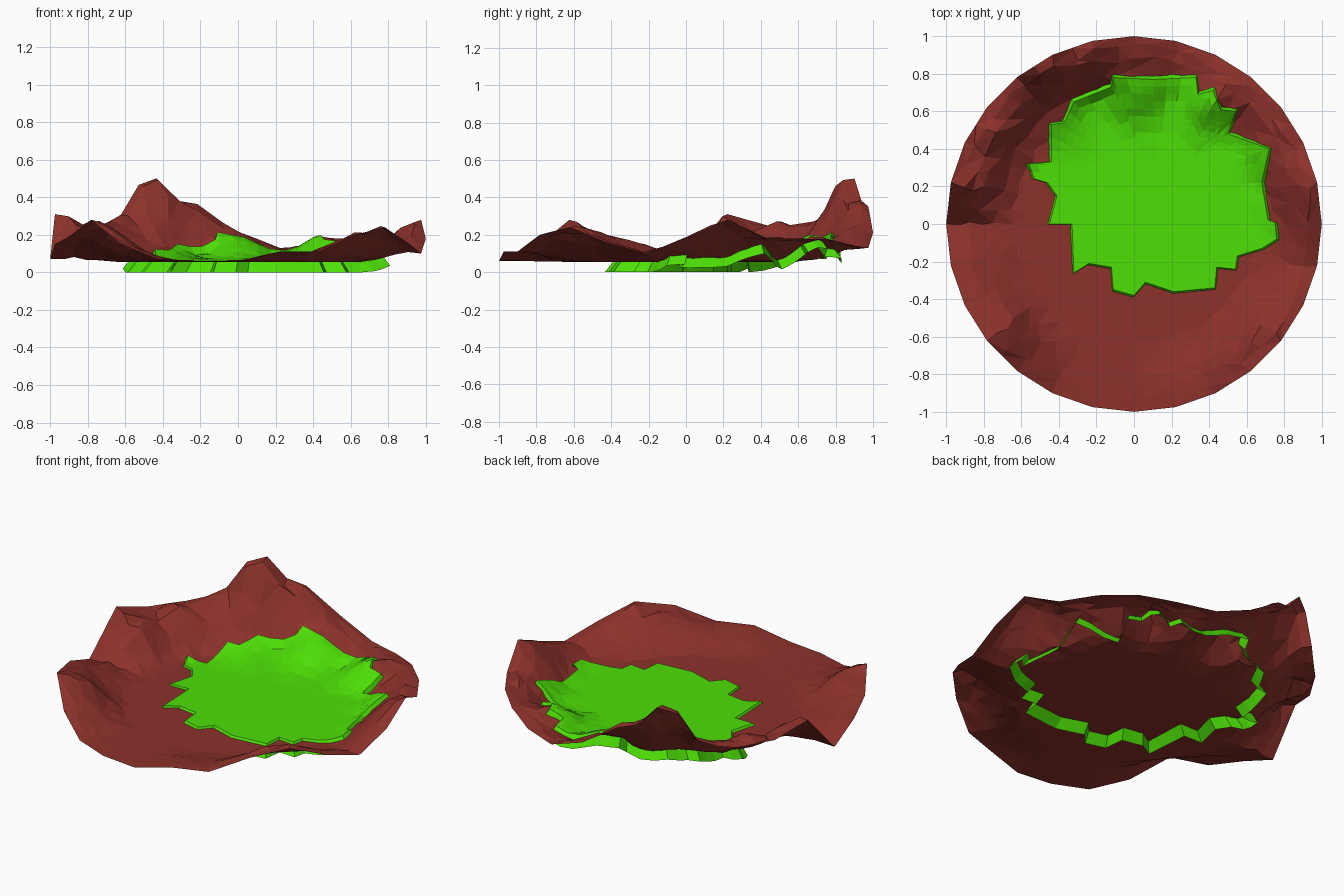
import bpy, bmesh, math, random
from mathutils import Vector
from mathutils.bvhtree import BVHTree

if "Cube" in bpy.data.objects:
    bpy.data.objects.remove(bpy.data.objects["Cube"])

random.seed(4)
SEG = 28
FLOOR = 0.055

# Rim height every 360/28 degrees, counter-clockwise from +x
RIM = [.18, .28, .18, .18, .17, .14, .13, .21, .35, .37, .28, .24, .25, .31,
       .07, .15, .19, .28, .15, .07, .06, .06, .11, .11, .20, .24, .16, .10]

# Knolls: x, y, height, width (the first is the tall peak)
KNOLLS = [(-.48, .86, .17, .12), (0, .72, .11, .12), (.42, .65, .11, .11),
          (-.38, .58, .05, .12), (-.68, .5, .05, .1), (.7, .38, .04, .1)]

# Outline of the grass patch, seen from above
OUTLINE = [(0, -.38), (.06, -.31), (.21, -.36), (.43, -.34), (.44, -.23), (.54, -.24),
           (.55, -.17), (.68, -.13), (.76, -.08), (.75, .01), (.72, -.02), (.68, .22),
           (.72, .4), (.5, .48), (.54, .6), (.46, .61), (.42, .71), (.34, .69),
           (.33, .78), (.1, .77), (-.11, .78), (-.12, .73), (-.32, .65), (-.37, .54),
           (-.44, .53), (-.44, .33), (-.56, .32), (-.53, .24), (-.46, .22), (-.41, .15),
           (-.45, 0), (-.33, 0), (-.32, -.26), (-.24, -.21), (-.12, -.23), (-.11, -.35)]


def material(name, col):
    m = bpy.data.materials.new(name)
    m.diffuse_color = (*col, 1)
    m.use_nodes = True
    m.node_tree.nodes["Principled BSDF"].inputs["Base Color"].default_value = m.diffuse_color
    return m


def ground_height(x, y):
    r = math.hypot(x, y)
    k = math.atan2(y, x) / math.tau * SEG
    i = math.floor(k)
    rim = RIM[i % SEG] * (1 - k + i) + RIM[(i + 1) % SEG] * (k - i)
    start = .6 + .09 * max(0, y / max(r, .01)) + .06 * max(0, x / max(r, .01))
    t = min(1, max(0, (r - start) / (.94 - start)))
    z = FLOOR + (rim - FLOOR) * t * t * (3 - 2 * t)
    for kx, ky, h, s in KNOLLS:
        z += h * math.exp(-((x - kx) ** 2 + (y - ky) ** 2) / s ** 2)
    return z


def finish(bm, name, mat):
    me = bpy.data.meshes.new(name)
    bm.to_mesh(me)
    me.materials.append(mat)
    ob = bpy.data.objects.new(name, me)
    bpy.context.collection.objects.link(ob)
    return ob


def fan_and_rings(bm, centre, rings):
    n = len(rings[0])
    for i in range(n):
        j = (i + 1) % n
        bm.faces.new((centre, rings[0][i], rings[0][j]))
        for a, b in zip(rings, rings[1:]):
            bm.faces.new((a[i], b[i], b[j], a[j]))


# Rocky ground: open bowl-shaped sheet with a ragged 28-sided rim
bm = bmesh.new()
rings = []
for r in (.25, .45, .57, .65, .73, .81, .88, .94, 1):
    ring = []
    for i in range(2 * SEG):
        rough = .57 < r < 1
        rr = r + rough * random.uniform(-.022, .022)
        if r == 1 and i % 2:
            rr = math.cos(math.pi / SEG)
        a = math.tau * i / (2 * SEG) + rough * random.uniform(-.03, .03)
        x, y = rr * math.cos(a), rr * math.sin(a)
        z = ground_height(x, y)
        z += rough * random.uniform(-.1, .08) * (z - FLOOR)
        ring.append(bm.verts.new((x, y, z)))
    rings.append(ring)
fan_and_rings(bm, bm.verts.new((0, 0, FLOOR)), rings)
bmesh.ops.triangulate(bm, faces=[f for f in bm.faces if len(f.verts) > 3])
tree = BVHTree.FromBMesh(bm)
finish(bm, "rocky_ground", material("red brown rock", (.265, .031, .024)))
bm.free()


def drop(x, y):
    hit = tree.ray_cast(Vector((x, y, 2)), Vector((0, 0, -1)))[0]
    return hit.z if hit else FLOOR


# Grass patch: sheet draped on the ground with a flared skirt going below it
outline = []
for p, q in zip(OUTLINE, OUTLINE[1:] + OUTLINE[:1]):
    steps = math.ceil(math.dist(p, q) / .08)
    outline += [Vector(p).lerp(Vector(q), s / steps) for s in range(steps)]
bm = bmesh.new()
cx, cy = .13, .2
rings = []
for k in (.25, .5, .65, .72, .79, .86, .93, 1):
    ring = []
    for x, y in outline:
        px, py = cx + (x - cx) * k, cy + (y - cy) * k
        z = max(drop(px + d, py + e) for d in (-.02, 0, .02) for e in (-.02, 0, .02))
        ring.append(bm.verts.new((px, py, z + .012)))
    rings.append(ring)
skirt = []
for v in rings[-1]:
    d = Vector((v.co.x - cx, v.co.y - cy, 0)).normalized() * .055
    skirt.append(bm.verts.new((v.co.x + d.x, v.co.y + d.y, max(0, v.co.z - .068))))
rings.append(skirt)
fan_and_rings(bm, bm.verts.new((cx, cy, FLOOR + .012)), rings)
finish(bm, "grass_patch", material("bright green grass", (.075, .74, .002)))
bm.free()
